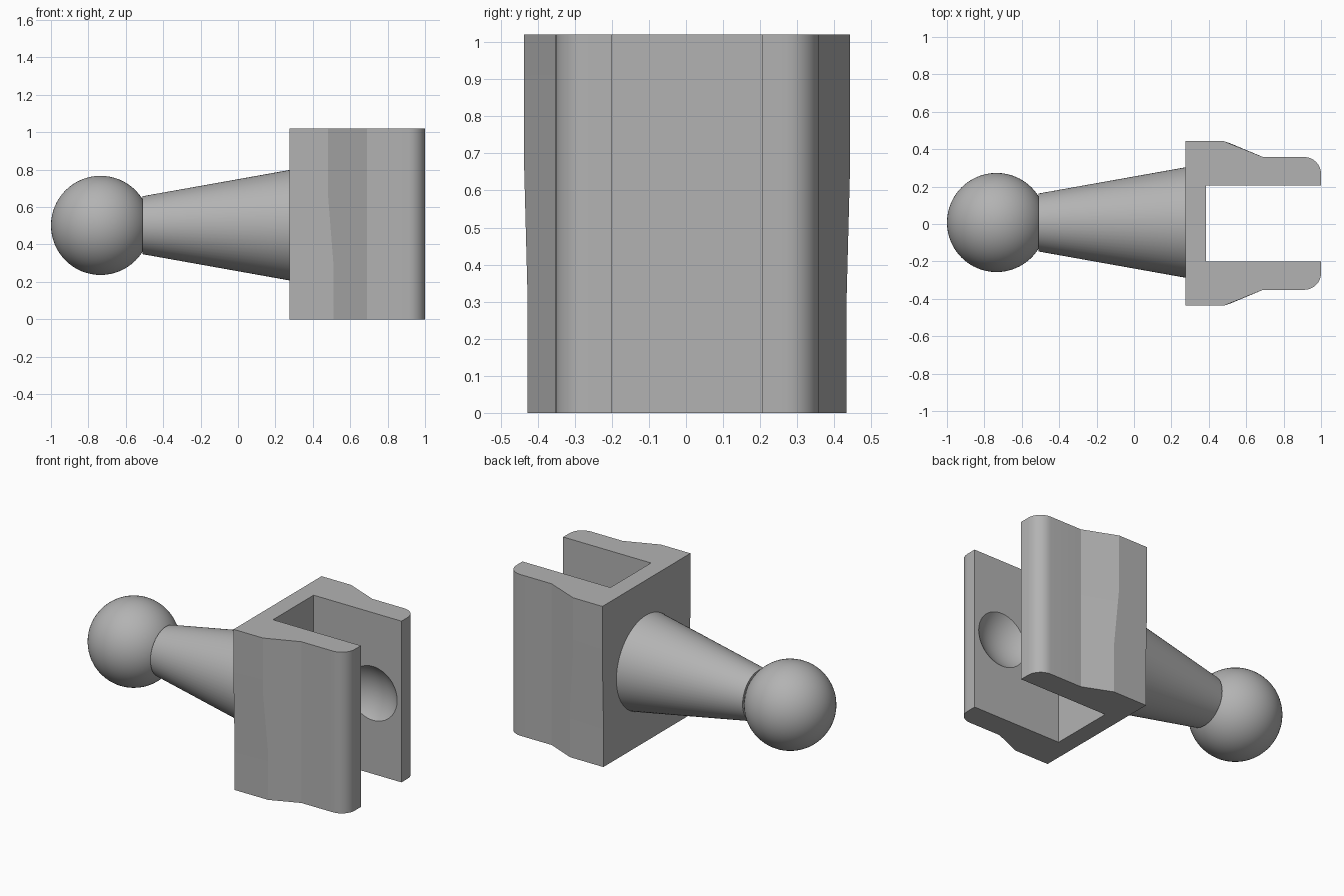
import bpy, bmesh, math
from mathutils import Matrix

if "Cube" in bpy.data.objects:
    bpy.data.objects.remove(bpy.data.objects["Cube"])

grey = bpy.data.materials.new("plain grey")
grey.diffuse_color = (0.45, 0.45, 0.45, 1)
grey.use_nodes = True
grey.node_tree.nodes["Principled BSDF"].inputs["Base Color"].default_value = grey.diffuse_color


def finish(obj, angle=30):
    obj.data.materials.clear()
    obj.data.materials.append(grey)
    bpy.ops.object.select_all(action='DESELECT')
    obj.select_set(True)
    bpy.context.view_layer.objects.active = obj
    bpy.ops.object.shade_smooth_by_angle(angle=math.radians(angle))


def make_object(name, bm):
    bmesh.ops.recalc_face_normals(bm, faces=bm.faces)
    mesh = bpy.data.meshes.new(name)
    bm.to_mesh(mesh)
    bm.free()
    obj = bpy.data.objects.new(name, mesh)
    bpy.context.collection.objects.link(obj)
    return obj


def make_sphere(name, location, radius=0.265):
    bm = bmesh.new()
    bmesh.ops.create_uvsphere(bm, u_segments=64, v_segments=32, radius=radius,
                              matrix=Matrix.Translation(location))
    return make_object(name, bm)


# Clevis outline at one height: shoulder, slope, thin arm, rounded tip, slot
def clevis_outline(shoulder_x, shoulder_y):
    half = [(0.275, shoulder_y), (shoulder_x, shoulder_y), (0.69, 0.355)]
    for i in range(9):
        a = math.radians(90 - i * 90 / 8)
        half.append((0.91 + 0.09 * math.cos(a), 0.265 + 0.09 * math.sin(a)))
    half += [(1.0, 0.203), (0.385, 0.203)]
    return half + [(x, -y) for x, y in reversed(half)]


# Clevis: outlines lofted upward, the shoulders widening slightly with height
levels = [(0, 0.51, 0.43), (0.3, 0.51, 0.43), (0.68, 0.48, 0.44), (1.02, 0.48, 0.44)]
bm = bmesh.new()
rings = [[bm.verts.new((x, y + 0.003, z)) for x, y in clevis_outline(sx, sy)]
         for z, sx, sy in levels]
for low, high in zip(rings, rings[1:]):
    for i in range(len(low)):
        j = (i + 1) % len(low)
        bm.faces.new((low[i], low[j], high[j], high[i]))
bm.faces.new(rings[0])
bm.faces.new(rings[-1])
clevis = make_object("clevis", bm)

# Round sockets pressed into the inner faces of both arms
cutter = make_sphere("socket_cutter", (0.80, 0.003, 0.51))
cutter.hide_render = True
cut = clevis.modifiers.new("sockets", 'BOOLEAN')
cut.operation = 'DIFFERENCE'
cut.solver = 'EXACT'
cut.object = cutter
bpy.context.view_layer.objects.active = clevis
bpy.ops.object.modifier_apply(modifier=cut.name)
bpy.data.objects.remove(cutter)
finish(clevis, 20)

# Tapered neck between ball and clevis
bm = bmesh.new()
bmesh.ops.create_cone(bm, cap_ends=True, segments=64, radius1=0.155, radius2=0.296,
                      depth=0.79,
                      matrix=Matrix.Translation((-0.115, 0.008, 0.503))
                      @ Matrix.Rotation(math.pi / 2, 4, 'Y'))
finish(make_object("neck", bm))

# Ball end
finish(make_sphere("ball", (-0.735, 0.008, 0.502)))
